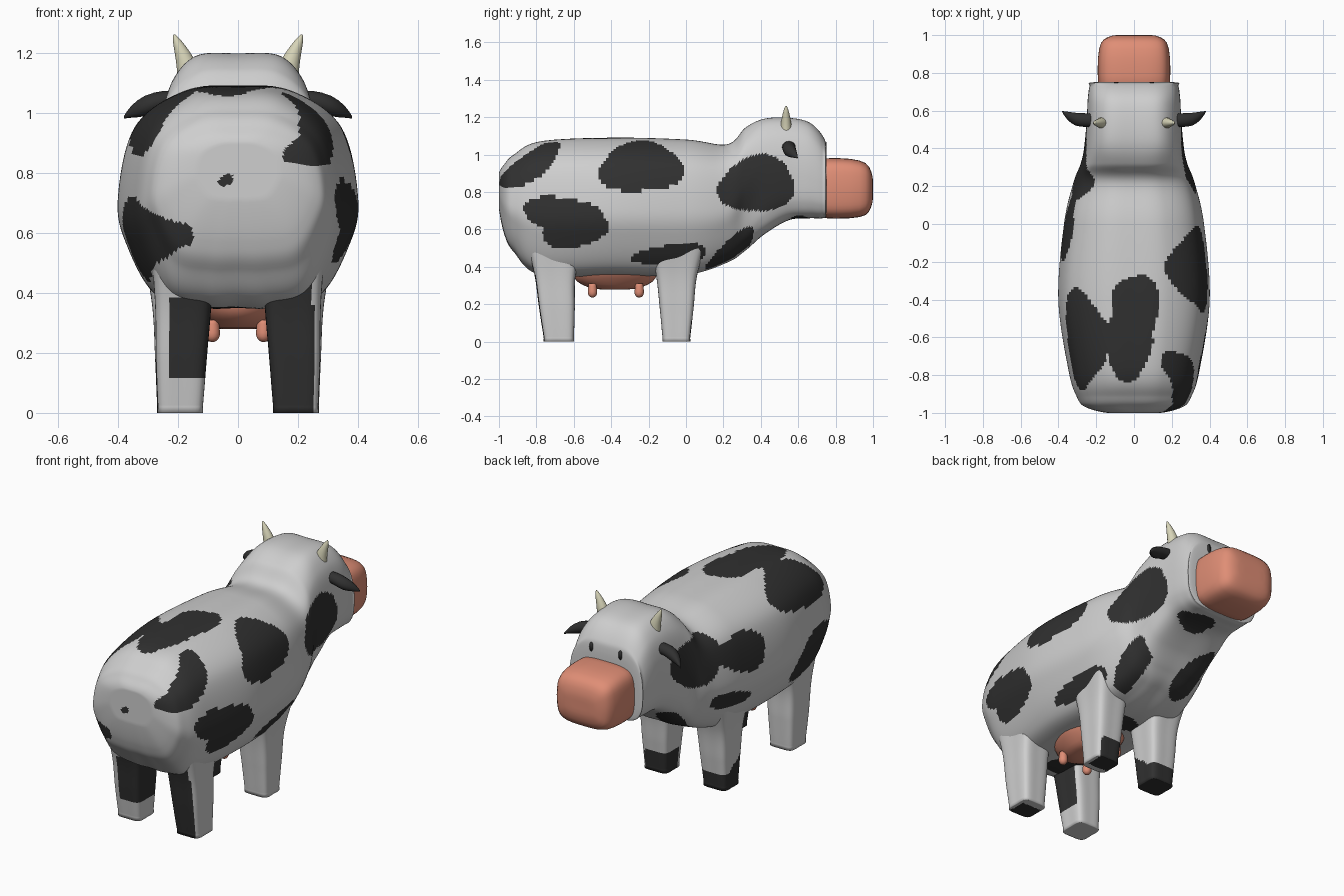
import bpy, bmesh, math

if "Cube" in bpy.data.objects:
    bpy.data.objects.remove(bpy.data.objects["Cube"])


def material(name, rgb):
    m = bpy.data.materials.new(name)
    m.diffuse_color = (*rgb, 1)
    m.use_nodes = True
    m.node_tree.nodes["Principled BSDF"].inputs["Base Color"].default_value = m.diffuse_color
    return m


WHITE = material("white_hide", (0.62, 0.62, 0.62))
DARK = material("dark_patch", (0.03, 0.03, 0.03))
PINK = material("pink_skin", (0.74, 0.27, 0.18))
HORN = material("horn_cream", (0.68, 0.66, 0.48))


def spline(p0, p1, p2, p3, t):
    return [0.5 * (2 * b + (c - a) * t + (2 * a - 5 * b + 4 * c - d) * t * t
                   + (3 * b - a - 3 * c + d) * t ** 3) for a, b, c, d in zip(p0, p1, p2, p3)]


def loft(name, rings, mats, around=4, step=0.04, rule=None):
    """Smooth skin through closed rings; rule(x, y, z) picks the material."""
    fine = []
    for r in rings:
        n = len(r)
        fine.append([spline(r[i - 1], r[i], r[(i + 1) % n], r[(i + 2) % n], k / around)
                     for i in range(n) for k in range(around)])
    last = len(fine) - 1
    rows = []
    for i in range(last):
        a, b, c, d = fine[max(i - 1, 0)], fine[i], fine[i + 1], fine[min(i + 2, last)]
        n = max(2, round(max(math.dist(p, q) for p, q in zip(b, c)) / step))
        for k in range(n):
            rows.append([spline(*ps, k / n) for ps in zip(a, b, c, d)])
    rows.append(fine[-1])
    bm = bmesh.new()
    grid = [[bm.verts.new((x, max(-1, min(1, y)), max(0, z))) for x, y, z in row] for row in rows]
    m = len(grid[0])
    for a, b in zip(grid, grid[1:]):
        for j in range(m):
            k = (j + 1) % m
            bm.faces.new((a[j], a[k], b[k], b[j]))
    bm.faces.new(grid[0])
    bm.faces.new(grid[-1])
    bmesh.ops.recalc_face_normals(bm, faces=bm.faces)
    for f in bm.faces:
        f.smooth = True
        if rule:
            f.material_index = int(rule(*f.calc_center_median()))
    me = bpy.data.meshes.new(name)
    bm.to_mesh(me)
    bm.free()
    for mt in mats:
        me.materials.append(mt)
    ob = bpy.data.objects.new(name, me)
    bpy.context.collection.objects.link(ob)
    return ob


def section(y, z0, z1, hw, half):
    """Symmetric cross-section at y from a half outline in unit coordinates."""
    full = half + [(-x, t) for x, t in half[-2:0:-1]]
    return [(x * hw, y, z0 + t * (z1 - z0)) for x, t in full]


def blend(a, b, w):
    return [(p[0] + (q[0] - p[0]) * w, p[1] + (q[1] - p[1]) * w) for p, q in zip(a, b)]


TRUNK = [(0, 1), (.45, .975), (.86, .81), (1, .48), (.92, .27), (.68, .05), (.3, 0), (0, 0)]
HEAD = [(0, 1), (.52, .99), (.82, .87), (.96, .68), (1, .42), (.94, .16), (.68, .02), (0, 0)]
BOX = [(0, 1), (.6, .98), (.9, .88), (1, .65), (1, .35), (.9, .12), (.6, .02), (0, 0)]

# Painted patches: plane, side, centre, radii, tilt
PATCHES = [
    ("s", 1, -.83, .94, .19, .07, .62), ("s", 1, -.67, .69, .21, .085, -.05),
    ("s", 1, -.60, .61, .18, .11, .1), ("s", 1, -.24, .93, .225, .135, .05),
    ("s", 1, .38, .84, .205, .15, .15), ("s", 1, -.08, .465, .205, .055, .1),
    ("s", 1, .24, .485, .17, .055, .75),
    ("s", -1, .31, .88, .19, .14, .1), ("s", -1, -.03, .83, .18, .11, .2),
    ("s", -1, -.62, .97, .27, .105, .15), ("s", -1, -.72, .58, .25, .13, -.2),
    ("s", -1, .06, .58, .16, .05, .2),
    ("t", 0, .01, -.45, .125, .19, 0), ("t", 0, -.03, -.64, .125, .185, 0),
    ("b", 0, .06, .60, .11, .08, 0), ("b", 0, -.13, .32, .08, .14, .3),
    ("b", 0, -.08, -.66, .12, .10, 0), ("b", 0, .0, -.10, .10, .07, 0),
    ("r", 0, -.04, .775, .027, .018, .5),
]


def patched(x, y, z):
    for i, (plane, side, a, b, ra, rb, tilt) in enumerate(PATCHES):
        if plane == "s":
            if x * side < .15:
                continue
            u, v = y - a, z - b
        elif plane == "r":
            if y > -.9:
                continue
            u, v = x - a, z - b
        else:
            if (plane == "t" and z < .95) or (plane == "b" and (z > .7 or abs(x) > .24)):
                continue
            u, v = x - a, y - b
        c, s = math.cos(tilt), math.sin(tilt)
        u, v = (u * c + v * s) / ra, (v * c - u * s) / rb
        if math.hypot(u, v) < 1 + .08 * math.sin(3 * math.atan2(v, u) + i):
            return True
    return False


# Trunk, neck and head in one skin: y, bottom, top, half width, head amount
body = [(-1, .79, .82, .01, 0), (-1, .71, .90, .14, 0), (-.97, .57, .95, .255, 0),
        (-.92, .48, 1.0, .30, 0), (-.78, .36, 1.07, .345, 0), (-.40, .355, 1.09, .40, 0),
        (0, .36, 1.08, .37, 0), (.22, .425, 1.055, .32, 0), (.32, .49, 1.145, .285, .5),
        (.42, .575, 1.19, .262, 1), (.55, .65, 1.195, .25, 1), (.66, .66, 1.17, .245, 1),
        (.73, .66, 1.10, .235, 1), (.75, .68, 1.03, .22, 1), (.75, .82, .84, .01, 1)]
loft("body_and_head", [section(y, a, b, w, blend(TRUNK, HEAD, h)) for y, a, b, w, h in body],
     [WHITE, DARK], around=11, step=.013, rule=patched)

# Muzzle
muzzle = [(.71, .68, .96, .175), (.75, .66, .98, .188), (.88, .66, .977, .188),
          (.96, .677, .955, .172), (.99, .72, .91, .135), (1, .77, .86, .09), (1, .81, .82, .01)]
loft("muzzle", [section(*s, BOX) for s in muzzle], [PINK])


# Legs: rounded box rings from hip to hoof
def leg(name, side, levels, rule):
    rings = []
    for z, y0, y1, x0, x1 in levels:
        cx, cy, hx, hy = (x0 + x1) / 2, (y0 + y1) / 2, (x1 - x0) / 2, (y1 - y0) / 2
        rings.append([(side * (cx + hx * u), cy + hy * v, z) for u, v in
                      [(1, 0), (.9, .88), (0, 1), (-.9, .88), (-1, 0), (-.9, -.88), (0, -1), (.9, -.88)]])
    loft(name, rings, [WHITE, DARK], around=6, step=.012, rule=rule)


rear = [(.56, -.86, -.54, .08, .29), (.36, -.81, -.59, .09, .275), (.18, -.785, -.595, .105, .272),
        (.02, -.76, -.60, .118, .266), (0, -.755, -.605, .123, .262), (0, -.685, -.675, .19, .20)]
front = [(.56, -.20, .12, .08, .32), (.36, -.16, .06, .09, .285), (.18, -.14, .04, .105, .275),
         (.02, -.125, .022, .118, .268), (0, -.12, .018, .123, .264), (0, -.055, -.045, .19, .20)]
leg("rear_right_leg", 1, rear, lambda x, y, z: x < .25 and y < -.65 - .3 * z)
leg("rear_left_leg", -1, rear, lambda x, y, z: x > -.23 and .11 < z < .38 and y < -.62)
leg("front_right_leg", 1, front, lambda x, y, z: z < .13 and x < .25 and y > -.09)
leg("front_left_leg", -1, front, lambda x, y, z: z < .10 + .9 * max(0, -.02 - y))


# Udder and teats
def oval(cx, cy, z, rx, ry):
    return [(cx + rx * math.cos(i * math.pi / 4), cy + ry * math.sin(i * math.pi / 4), z) for i in range(8)]


loft("udder", [oval(0, -.38, z, rx, ry) for z, rx, ry in
               [(.42, .2, .23), (.36, .17, .225), (.32, .135, .20), (.29, .10, .14), (.28, .06, .08),
                (.28, .01, .01)]], [PINK])
for sx in (-1, 1):
    for y in (-.5, -.25):
        loft("teat", [oval(sx * .085, y, z, r, r) for z, r in
                      [(.31, .02), (.28, .024), (.255, .024), (.24, .014), (.236, .002)]], [PINK], around=2)

    # Horns curve up and out
    loft("horn", [oval(sx * x, .535, z, rx, ry) for x, z, rx, ry in
                  [(.160, 1.09, .042, .032), (.168, 1.15, .036, .03), (.185, 1.20, .026, .022),
                   (.203, 1.24, .014, .012), (.212, 1.26, .003, .003)]], [HORN], around=2)

    # Ears droop at the tip
    loft("ear", [[(sx * x, py, pz) for py, pz, _ in oval(y, z, 0, ry, rz)] for x, y, z, ry, rz in
                 [(.20, .55, 1.04, .036, .03), (.25, .55, 1.04, .036, .032), (.31, .555, 1.022, .034, .034),
                  (.355, .575, 1.003, .02, .02), (.38, .595, .984, .003, .004)]], [DARK], around=2)

    # Eyes: thin ovals on the face
    loft("eye", [[(px, y, pz) for px, pz, _ in oval(sx * .095, 1.04, 0, .012, .027)]
                 for y in (.743, .752)], [DARK], around=2)
